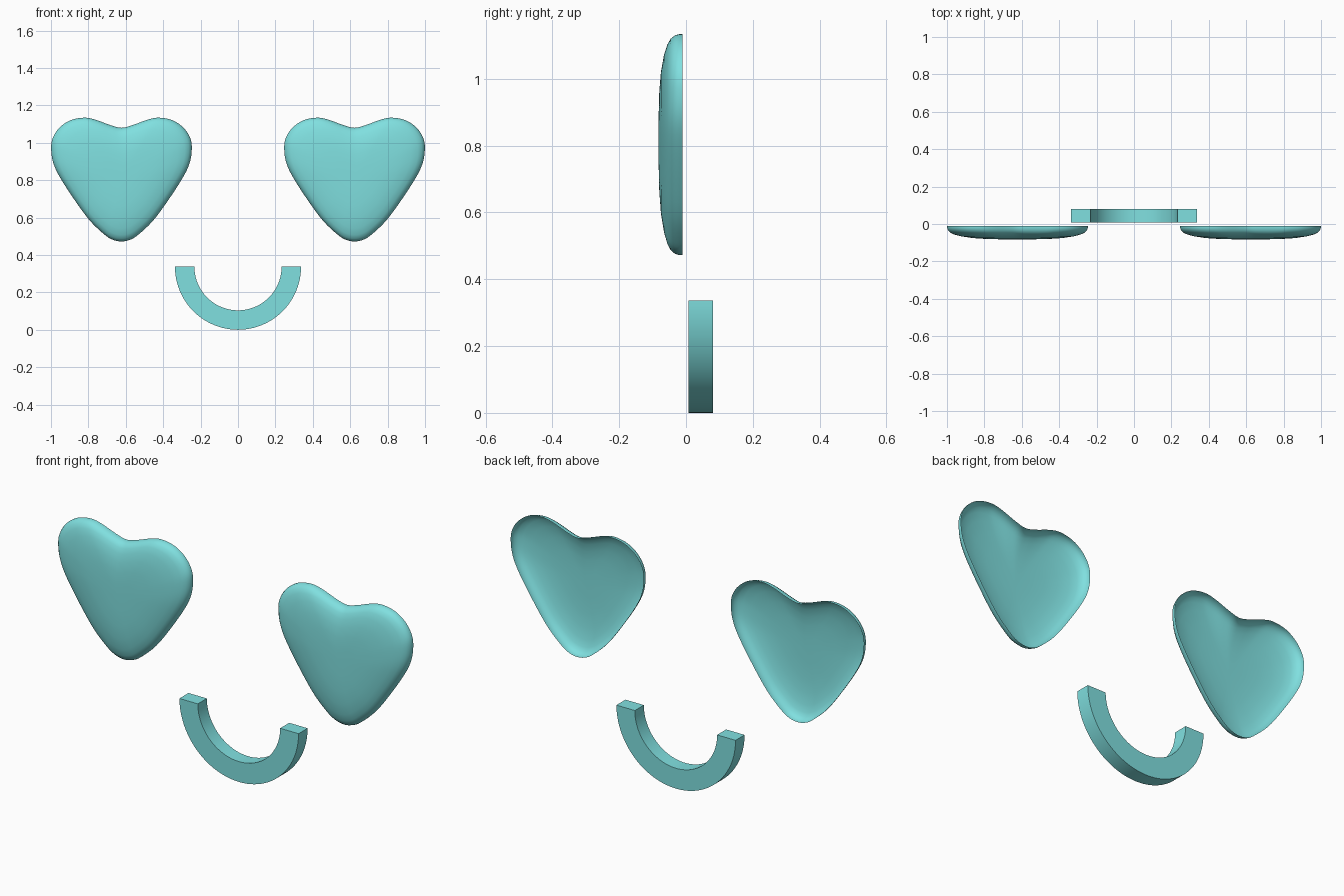
import bpy, bmesh, math
from mathutils import Vector

if "Cube" in bpy.data.objects:
    bpy.data.objects.remove(bpy.data.objects["Cube"])

teal = bpy.data.materials.new("teal")
teal.diffuse_color = (0.216, 0.745, 0.745, 1)
teal.use_nodes = True
teal.node_tree.nodes["Principled BSDF"].inputs["Base Color"].default_value = teal.diffuse_color


def finish(bm, name, angle):
    me = bpy.data.meshes.new(name)
    bm.to_mesh(me)
    bm.free()
    me.materials.append(teal)
    ob = bpy.data.objects.new(name, me)
    bpy.context.collection.objects.link(ob)
    bpy.ops.object.select_all(action='DESELECT')
    bpy.context.view_layer.objects.active = ob
    ob.select_set(True)
    bpy.ops.object.shade_smooth_by_angle(angle=math.radians(angle))
    return ob


def smooth_loop(pts, steps):
    """Closed Catmull-Rom curve through the points."""
    out, n = [], len(pts)
    for i in range(n):
        a, b, c, d = (pts[(i + k) % n] for k in (-1, 0, 1, 2))
        for s in range(steps):
            t = s / steps
            out.append(0.5 * (2 * b + (c - a) * t + (2 * a - 5 * b + 4 * c - d) * t * t
                              + (3 * b - a - 3 * c + d) * t ** 3))
    return out


# Right half of the heart outline: offset from its centre line, height
half = [(0, 1.08), (.059, 1.094), (.139, 1.123), (.2, 1.134), (.273, 1.12), (.332, 1.08),
        (.368, 1.024), (.376, .965), (.364, .89), (.326, .81), (.246, .687),
        (.166, .58), (.086, .505), (.043, .48), (0, .472)]
outline = smooth_loop([Vector(p) for p in half]
                      + [Vector((-x, z)) for x, z in half[-2:0:-1]], 4)
# Dome section from rim to middle: scale of the outline, depth
section = [(1, -.01), (1, -.02), (.988, -.033), (.955, -.046), (.9, -.056), (.8, -.066),
           (.64, -.075), (.45, -.08), (.22, -.082)]


def heart(name, cx):
    bm = bmesh.new()
    mid = Vector((0, .82))
    rings = []
    for s, y in section:
        ring = []
        for p in outline:
            q = mid + (p - mid) * s
            ring.append(bm.verts.new((cx + q.x, y, q.y)))
        rings.append(ring)
    tip = bm.verts.new((cx, -.082, mid.y))
    n = len(outline)
    for r0, r1 in zip(rings, rings[1:]):
        for i in range(n):
            j = (i + 1) % n
            bm.faces.new((r0[i], r1[i], r1[j], r0[j]))
    for i in range(n):
        bm.faces.new((rings[-1][i], tip, rings[-1][(i + 1) % n]))
    # The open shell faces the front
    bm.normal_update()
    if sum(f.normal.y * f.calc_area() for f in bm.faces) > 0:
        bmesh.ops.reverse_faces(bm, faces=bm.faces[:])
    return finish(bm, name, 60)


heart("left_heart_eye", -.623)
heart("right_heart_eye", .623)

# Smile: half ring with a square section, swept below its centre
bm = bmesh.new()
rows = []
SEG = 64
for i in range(SEG + 1):
    a = math.pi + math.pi * i / SEG
    rows.append([bm.verts.new((r * math.cos(a), y, .337 + r * math.sin(a)))
                 for r, y in ((.337, .008), (.337, .081), (.233, .081), (.233, .008))])
for a, b in zip(rows, rows[1:]):
    for k in range(4):
        m = (k + 1) % 4
        bm.faces.new((a[k], a[m], b[m], b[k]))
bm.faces.new(rows[0])
bm.faces.new(rows[-1])
bmesh.ops.recalc_face_normals(bm, faces=bm.faces[:])
finish(bm, "smile", 30)
